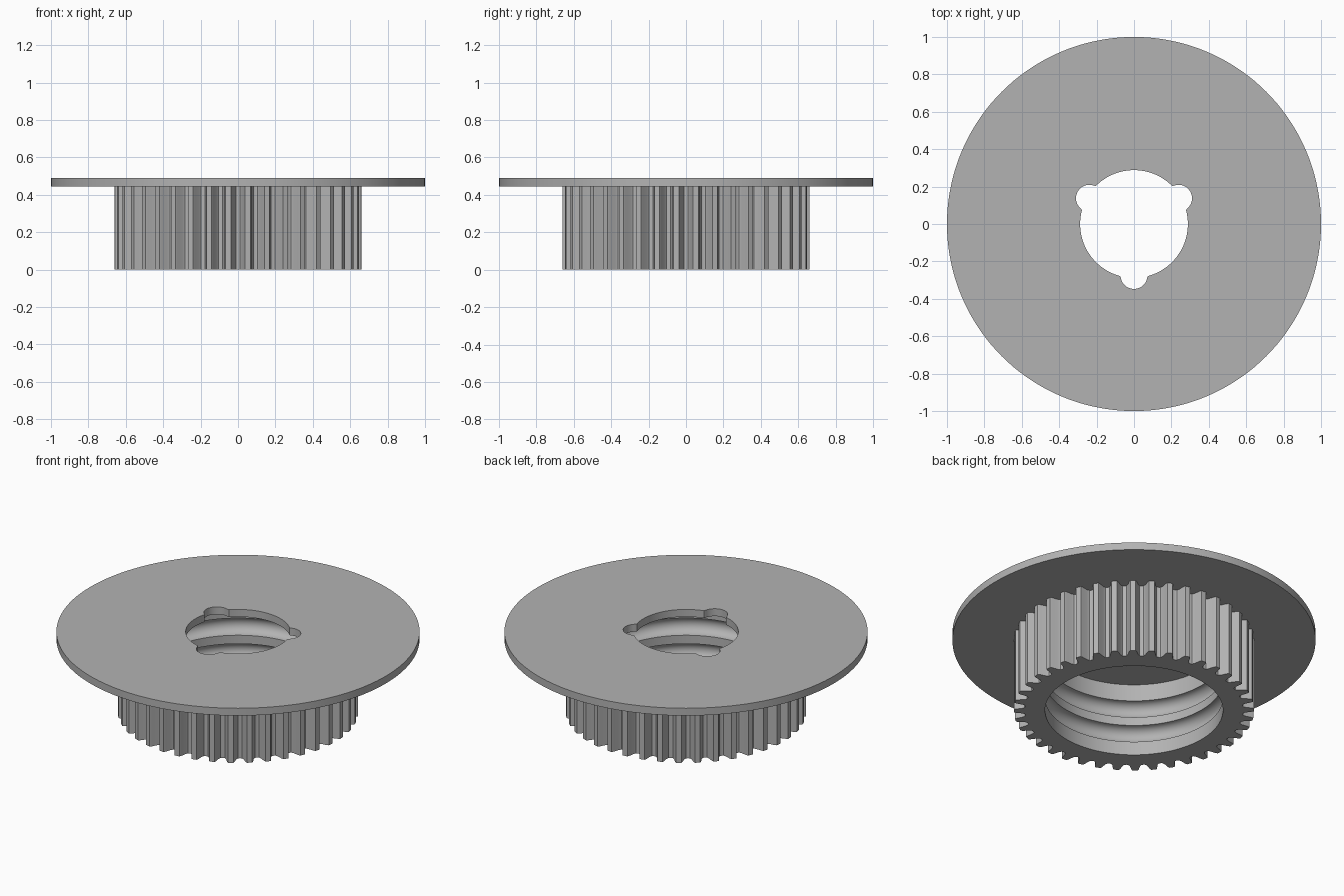
import bpy, bmesh
from math import sin, cos, pi, radians, hypot

cube = bpy.data.objects.get("Cube")
if cube:
    bpy.data.objects.remove(cube)

TEETH, ROOT, TIP, BORE = 40, 0.60, 0.662, 0.49
FLANGE_Z, TOP = 0.445, 0.49

grey = bpy.data.materials.new("plain grey")
grey.use_nodes = True
grey.diffuse_color = (0.45, 0.45, 0.45, 1)
grey.node_tree.nodes["Principled BSDF"].inputs["Base Color"].default_value = grey.diffuse_color


def polar(r, a):
    return (r * cos(a), r * sin(a))


def make_object(name, bm):
    bmesh.ops.recalc_face_normals(bm, faces=bm.faces)
    mesh = bpy.data.meshes.new(name)
    bm.to_mesh(mesh)
    bm.free()
    mesh.materials.append(grey)
    obj = bpy.data.objects.new(name, mesh)
    bpy.context.collection.objects.link(obj)
    bpy.ops.object.select_all(action='DESELECT')
    obj.select_set(True)
    bpy.context.view_layer.objects.active = obj
    bpy.ops.object.shade_smooth_by_angle(angle=radians(30))
    return obj


def loop(bm, points, z):
    verts = [bm.verts.new((x, y, z)) for x, y in points]
    return [bm.edges.new((v, verts[i - 1])) for i, v in enumerate(verts)]


def bridge(bm, a, b):
    bmesh.ops.bridge_loops(bm, edges=a + b)


def fill(bm, a, b):
    bmesh.ops.triangle_fill(bm, edges=a + b, use_beauty=True)


# Toothed outline: flat tips, sloping flanks and rounded grooves
pitch = 2 * pi / TEETH
tooth = [(-0.50, ROOT), (-0.38, ROOT + 0.003), (-0.29, ROOT + 0.016),
         (-0.20, TIP - 0.012), (-0.14, TIP), (0.14, TIP),
         (0.20, TIP - 0.012), (0.29, ROOT + 0.016), (0.38, ROOT + 0.003)]
gear = [polar(r, (i + 0.5 + f) * pitch) for i in range(TEETH) for f, r in tooth]

# Bore profile with two half-round ring grooves
groove_r = 0.052
profile = [(BORE, 0)]
for zc in (0.135, 0.291):
    for k in range(13):
        a = -pi / 2 + pi * k / 12
        profile.append((BORE + groove_r * cos(a), zc + groove_r * sin(a)))
profile.append((BORE, FLANGE_Z))

# Toothed ring
bm = bmesh.new()
outer_low, outer_high = loop(bm, gear, 0), loop(bm, gear, FLANGE_Z)
bridge(bm, outer_low, outer_high)
SEG = 120
rings = [loop(bm, [polar(r, 2 * pi * i / SEG) for i in range(SEG)], z) for r, z in profile]
for a, b in zip(rings, rings[1:]):
    bridge(bm, a, b)
fill(bm, outer_low, rings[0])
make_object("toothed_ring", bm)

# Centre hole outline with three round notches
HOLE, NOTCH, NOTCH_AT = 0.288, 0.072, 0.275


def hole_radius(a):
    r = HOLE
    for k in range(3):
        d = a - radians(30 + 120 * k)
        side = NOTCH_AT * sin(d)
        if cos(d) > 0 and abs(side) < NOTCH:
            r = max(r, NOTCH_AT * cos(d) + (NOTCH ** 2 - side ** 2) ** 0.5)
    return r


hole = [polar(hole_radius(2 * pi * i / 360), 2 * pi * i / 360) for i in range(360)]
rim = [polar(1, 2 * pi * i / 144) for i in range(144)]

# Thin round flange
bm = bmesh.new()
rim_low, rim_high = loop(bm, rim, FLANGE_Z), loop(bm, rim, TOP)
hole_low, hole_high = loop(bm, hole, FLANGE_Z), loop(bm, hole, TOP)
bridge(bm, rim_low, rim_high)
bridge(bm, hole_low, hole_high)
fill(bm, rim_low, hole_low)
fill(bm, rim_high, hole_high)
make_object("flange", bm)
